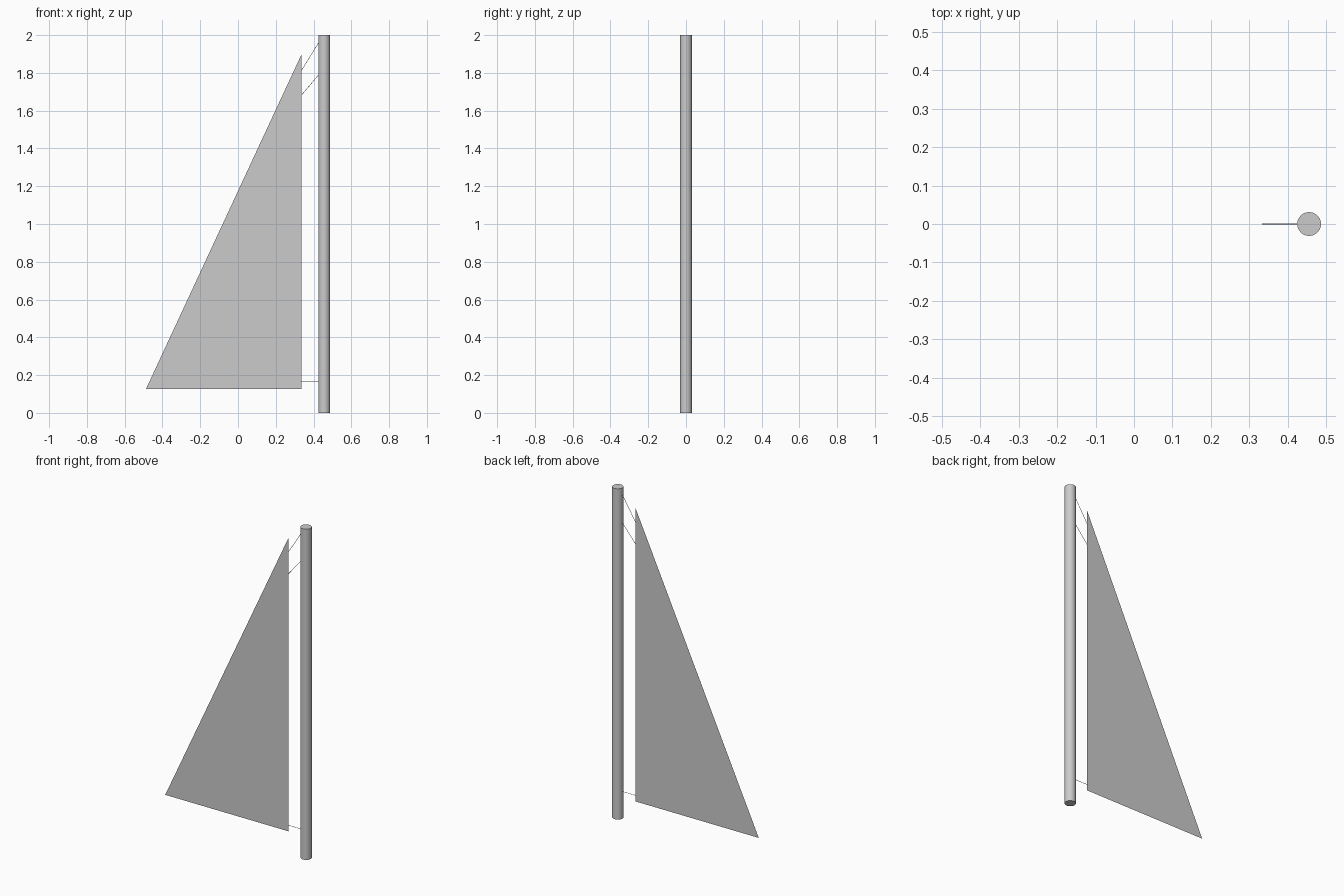
import bpy
from mathutils import Vector

if "Cube" in bpy.data.objects:
    bpy.data.objects.remove(bpy.data.objects["Cube"])


def rod(name, a, b, radius, sides):
    a, b = Vector(a), Vector(b)
    d = b - a
    bpy.ops.mesh.primitive_cylinder_add(
        vertices=sides, radius=radius, depth=d.length, location=(a + b) / 2,
        rotation=d.to_track_quat('Z', 'Y').to_euler())
    obj = bpy.context.object
    obj.name = name
    bpy.ops.object.shade_smooth_by_angle()
    return obj


# Mast
MAST_X, MAST_R = 0.456, 0.031
rod("mast", (MAST_X, 0, 0), (MAST_X, 0, 2), MAST_R, 32)

# Flat triangular sail, a single sheet
LUFF_X = 0.337
mesh = bpy.data.meshes.new("sail")
mesh.from_pydata([(-0.487, 0, 0.127), (LUFF_X, 0, 0.127), (LUFF_X, 0, 1.90)],
                 [], [(0, 1, 2)])
bpy.context.collection.objects.link(bpy.data.objects.new("sail", mesh))

# Thin ropes tying the sail to the mast
ropes = {"upper_rope": (1.81, 1.96), "middle_rope": (1.68, 1.79),
         "lower_rope": (0.164, 0.164)}
for name, (z_sail, z_mast) in ropes.items():
    rod(name, (LUFF_X - 0.003, 0, z_sail), (MAST_X - MAST_R + 0.002, 0, z_mast),
        0.0012, 8)
